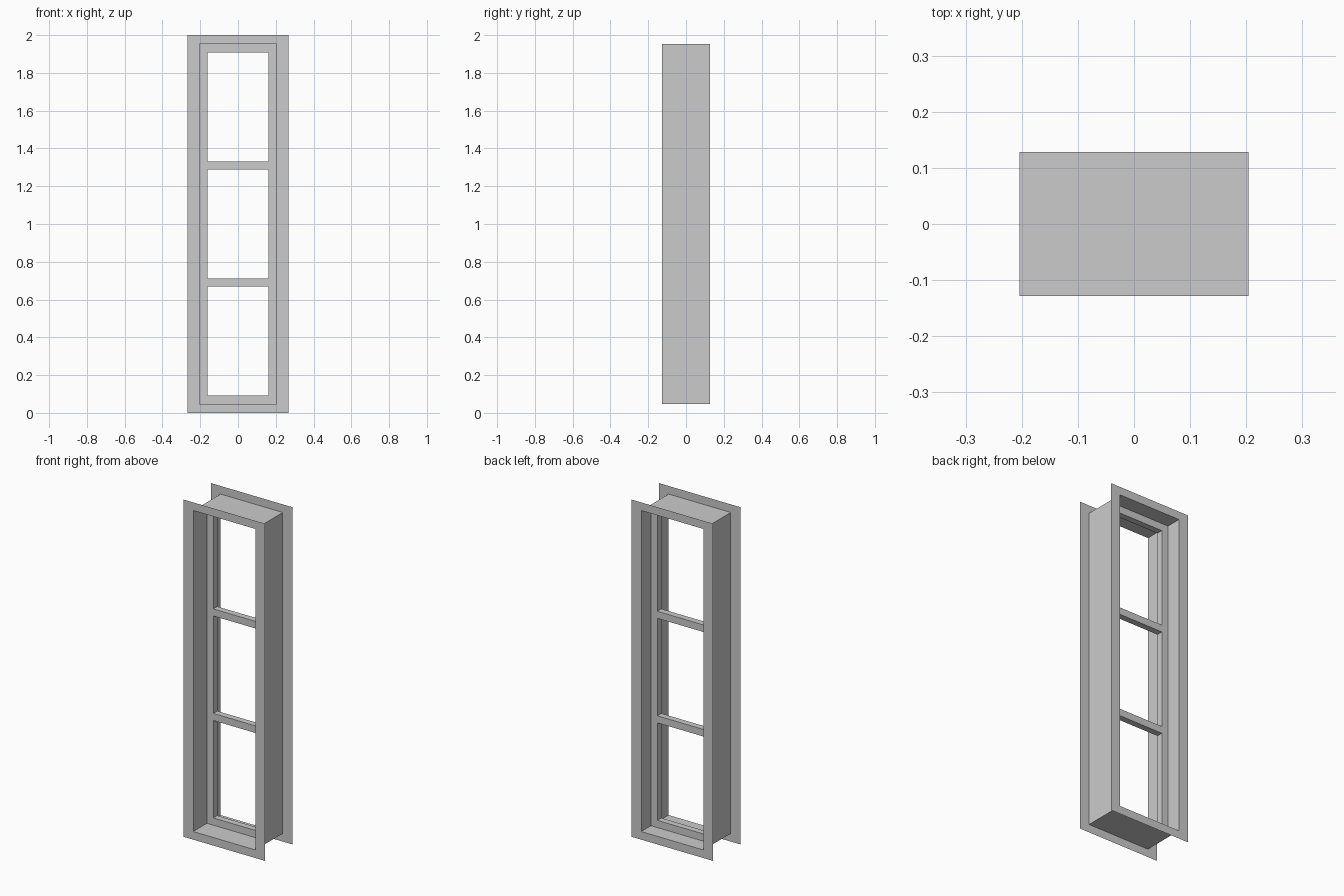
import bpy, bmesh

if "Cube" in bpy.data.objects:
    bpy.data.objects.remove(bpy.data.objects["Cube"])

HEIGHT = 2.0
TRIM_X, TUBE_X, SASH_X = 0.267, 0.204, 0.162
TUBE_Z, SASH_Z = 0.048, 0.091           # margins from the bottom and top
FACE_Y = 0.128                          # trim planes at front and back
SASH_FRONT, SASH_BACK = 0.0, 0.037
BAR = 0.042


def rect(half_width, margin, y):
    """Upright rectangle facing -y."""
    w, lo, hi = half_width, margin, HEIGHT - margin
    return [(-w, y, lo), (w, y, lo), (w, y, hi), (-w, y, hi)]


def bridge_loops(name, loops):
    """Join successive four-point loops with quads."""
    bm = bmesh.new()
    rows = [[bm.verts.new(p) for p in loop] for loop in loops]
    for a, b in zip(rows, rows[1:]):
        for i in range(4):
            j = (i + 1) % 4
            bm.faces.new((a[i], a[j], b[j], b[i]))
    bmesh.ops.recalc_face_normals(bm, faces=bm.faces)
    mesh = bpy.data.meshes.new(name)
    bm.to_mesh(mesh)
    bm.free()
    obj = bpy.data.objects.new(name, mesh)
    bpy.context.collection.objects.link(obj)
    return obj


# Thin casing: front trim, wall lining, back trim
bridge_loops("window_casing", [
    rect(TRIM_X, 0, -FACE_Y),
    rect(TUBE_X, TUBE_Z, -FACE_Y),
    rect(TUBE_X, TUBE_Z, FACE_Y),
    rect(TRIM_X, 0, FACE_Y),
])

# Sash frame set inside the lining
bridge_loops("sash_frame", [
    rect(TUBE_X, TUBE_Z, SASH_FRONT),
    rect(SASH_X, SASH_Z, SASH_FRONT),
    rect(SASH_X, SASH_Z, SASH_BACK),
    rect(TUBE_X, TUBE_Z, SASH_BACK),
])

# Two glazing bars dividing the opening into three equal panes
pane = (HEIGHT - 2 * SASH_Z - 2 * BAR) / 3
for n, label in enumerate(("lower", "upper")):
    z = SASH_Z + pane + n * (pane + BAR)
    bridge_loops(label + "_glazing_bar", [
        [(x, SASH_FRONT, z), (x, SASH_BACK, z),
         (x, SASH_BACK, z + BAR), (x, SASH_FRONT, z + BAR)]
        for x in (-SASH_X, SASH_X)
    ])
